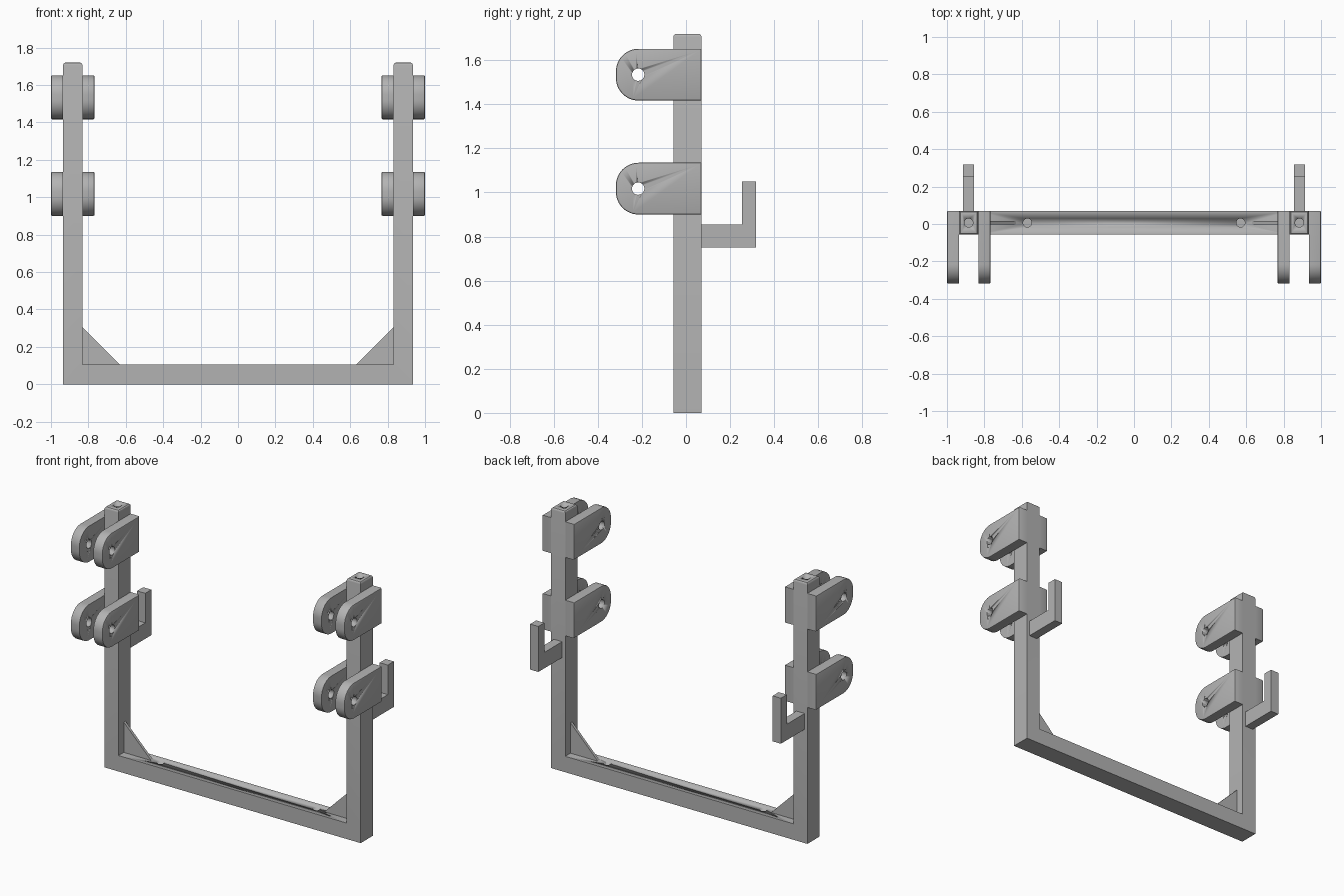
import bpy, bmesh, math
from mathutils import Matrix, Vector

if "Cube" in bpy.data.objects:
    bpy.data.objects.remove(bpy.data.objects["Cube"])

Y0, Y1 = -0.057, 0.07          # depth of the frame bars
YC = (Y0 + Y1) / 2

gray = bpy.data.materials.new("plain gray")
gray.diffuse_color = (0.45, 0.45, 0.45, 1)
gray.use_nodes = True
gray.node_tree.nodes["Principled BSDF"].inputs["Base Color"].default_value = gray.diffuse_color


def finish(name, bm, smooth=True):
    bmesh.ops.recalc_face_normals(bm, faces=bm.faces[:])
    mesh = bpy.data.meshes.new(name)
    bm.to_mesh(mesh)
    bm.free()
    mesh.materials.append(gray)
    ob = bpy.data.objects.new(name, mesh)
    bpy.context.collection.objects.link(ob)
    if smooth:
        bpy.ops.object.select_all(action='DESELECT')
        ob.select_set(True)
        bpy.context.view_layer.objects.active = ob
        bpy.ops.object.shade_smooth_by_angle(angle=math.radians(30))
    return ob


def extrude(points, offset):
    """Extrude a closed outline of 3D points along a vector."""
    bm = bmesh.new()
    face = bm.faces.new([bm.verts.new(p) for p in points])
    out = bmesh.ops.extrude_face_region(bm, geom=[face])
    verts = [g for g in out["geom"] if isinstance(g, bmesh.types.BMVert)]
    bmesh.ops.translate(bm, verts=verts, vec=Vector(offset))
    return bm


def drill(ob, name, holes):
    """Cut round holes given as (centre, axis, radius, length)."""
    bm = bmesh.new()
    for centre, axis, radius, length in holes:
        turn = Vector((0, 0, 1)).rotation_difference(Vector(axis)).to_matrix().to_4x4()
        bmesh.ops.create_cone(bm, cap_ends=True, segments=32, radius1=radius, radius2=radius,
                              depth=length, matrix=Matrix.Translation(centre) @ turn)
    cutter = finish(name, bm)
    cutter.hide_render = True
    cutter.hide_set(True)
    cutter.display_type = 'WIRE'
    mod = ob.modifiers.new("holes", 'BOOLEAN')
    mod.operation, mod.solver, mod.object = 'DIFFERENCE', 'EXACT', cutter


# U-shaped frame: base bar and two posts in one piece
outline = [(-0.935, 0), (0.935, 0), (0.935, 1.72), (0.832, 1.72), (0.832, 0.105),
           (-0.832, 0.105), (-0.832, 1.72), (-0.935, 1.72)]
bm = extrude([(x, Y0, z) for x, z in outline], (0, Y1 - Y0, 0))
# rounded rims on the post tops
rims = [e for e in bm.edges if all(v.co.z > 1.7 for v in e.verts)]
bmesh.ops.bevel(bm, geom=rims, offset=0.014, segments=3, profile=0.5, affect='EDGES')
frame = finish("frame", bm)
drill(frame, "frame_hole_cutter",
      [((s * 0.884, YC, 1.72), (0, 0, 1), 0.023, 0.2) for s in (-1, 1)] +
      [((s * 0.57, YC, 0.105), (0, 0, 1), 0.023, 0.14) for s in (-1, 1)])


def lug(name, x_in, x_out, z0, z1):
    """Rounded ear; the face at x_out gets softened edges."""
    r, front = 0.103, -0.318
    pts = [(Y1, z0), (Y1, z1)]
    for cz, start in ((z1 - r, 90), (z0 + r, 180)):
        for i in range(13):
            a = math.radians(start + 90 * i / 12)
            pts.append((front + r + r * math.cos(a), cz + r * math.sin(a)))
    bm = extrude([(x_in, y, z) for y, z in pts], (x_out - x_in, 0, 0))
    rim = [e for e in bm.edges if all(abs(v.co.x - x_out) < 1e-4 for v in e.verts)]
    bmesh.ops.bevel(bm, geom=rim, offset=0.007, segments=2, profile=0.5, affect='EDGES')
    ob = finish(name, bm)
    drill(ob, name + "_hole_cutter",
          [(((x_in + x_out) / 2, -0.217, (z0 + z1) / 2), (1, 0, 0), 0.028, 0.2)])


for s, side in ((-1, "left"), (1, "right")):
    # pairs of pivot lugs on both sides of each post
    for level, z0, z1 in (("lower", 0.9, 1.135), ("upper", 1.417, 1.652)):
        lug(f"{side}_{level}_outer_lug", s * 0.935, s * 1.0, z0, z1)
        lug(f"{side}_{level}_inner_lug", s * 0.832, s * 0.767, z0, z1)

    # L-shaped hook behind the post
    hook = [(Y1, 0.75), (0.318, 0.75), (0.318, 1.05), (0.255, 1.05), (0.255, 0.855), (Y1, 0.855)]
    finish(f"{side}_hook", extrude([(s * 0.855, y, z) for y, z in hook], (s * 0.06, 0, 0)), False)

    # thin triangular corner brace
    brace = [(0.832, 0.105), (0.632, 0.105), (0.832, 0.305)]
    finish(f"{side}_corner_brace",
           extrude([(s * x, YC - 0.009, z) for x, z in brace], (0, 0.018, 0)), False)
